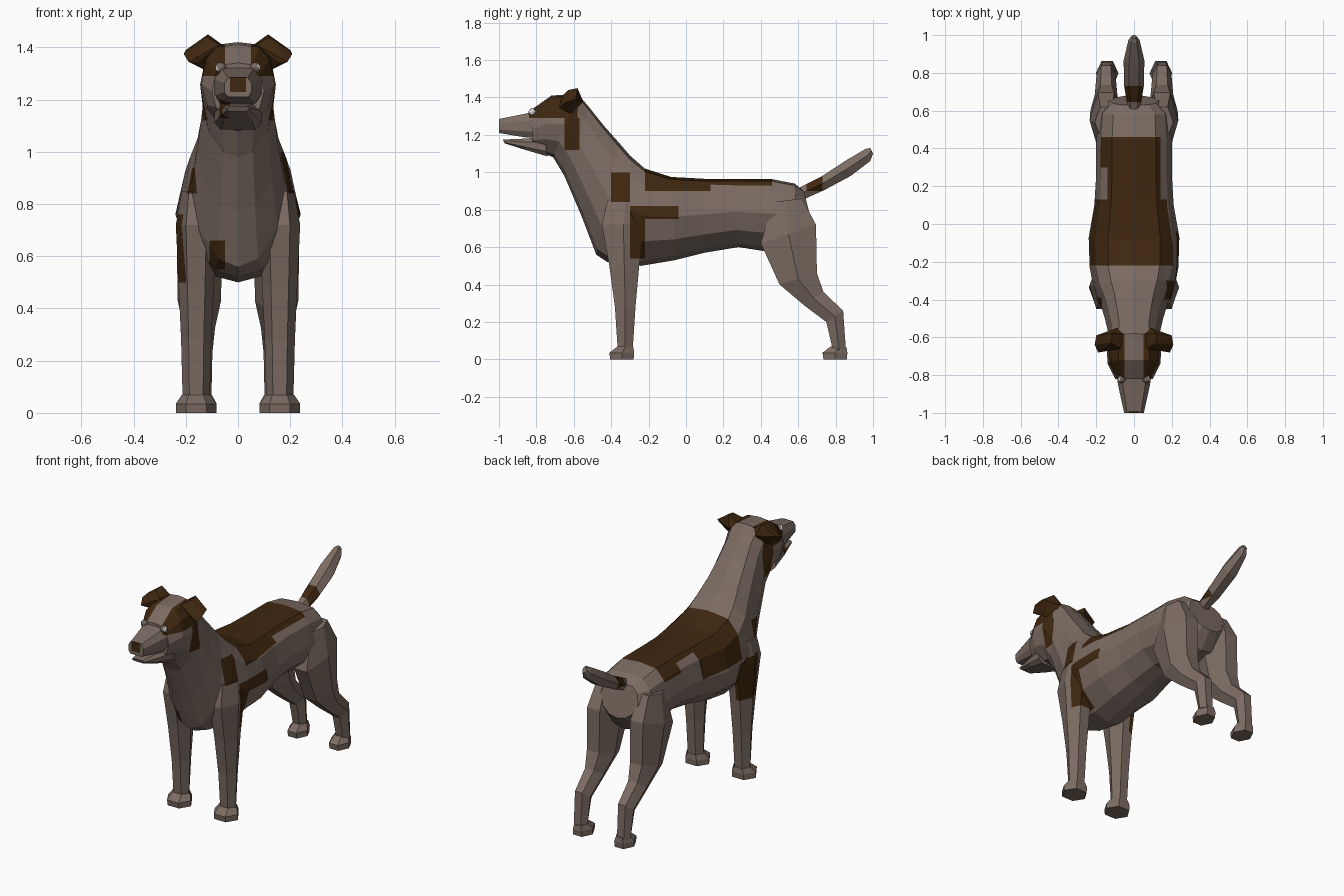
import bpy
import bmesh
from mathutils import Vector

cube = bpy.data.objects.get("Cube")
if cube:
    bpy.data.objects.remove(cube, do_unlink=True)


def material(name, rgb):
    mat = bpy.data.materials.new(name)
    mat.use_nodes = True
    colour = (*rgb, 1)
    mat.diffuse_color = colour
    shader = next(n for n in mat.node_tree.nodes if n.type == 'BSDF_PRINCIPLED')
    shader.inputs["Base Color"].default_value = colour
    shader.inputs["Roughness"].default_value = .9
    return mat


COAT = material("grey_brown_coat", (.2, .15, .123))
BROWN = material("dark_brown_patch", (.05, .02, .005))
WHITE = material("eye_white", (.8, .8, .8))

# Brown markings as boxes: low corner, high corner
PATCHES = [
    ((-.3, -.22, .78), (-.1, .13, 1.1)),      # saddle, right flank
    ((-.1, -.22, .9), (.3, .13, 1.1)),        # saddle, front
    ((-.14, .13, .9), (.14, .46, 1.1)),       # saddle, rear
    ((-.2, .3, .88), (-.14, .46, 1.1)),       # loin spot
    ((.1, -.3, .75), (.3, -.04, .82)),        # rib stripe
    ((.1, -.3, .54), (.3, -.22, .75)),        # elbow spot
    ((.08, -.4, .84), (.3, -.3, 1)),          # shoulder spot
    ((-.3, -.46, .84), (-.08, -.39, .94)),    # opposite shoulder spot
    ((-.3, -.4, .5), (-.17, -.2, .76)),       # upper foreleg
    ((-.11, -.6, .55), (-.05, -.4, .66)),     # chest spot
    ((-.03, -1.1, 1.23), (.03, -.99, 1.3)),   # nose
    ((-.07, -.9, 1.13), (-.03, -.81, 1.2)),   # mouth corner
    ((-.1, .645, .9), (.1, .73, 1.1)),        # tail root
]
for lo, hi in ((.05, .2), (-.2, -.05)):
    PATCHES.append(((lo, -.84, 1.29), (hi, -.58, 1.45)))   # eye mask
    PATCHES.append(((lo, -.65, 1.12), (hi, -.57, 1.29)))   # cheek strip


def overlaps(face, lo, hi):
    for axis in range(3):
        values = [v.co[axis] for v in face.verts]
        if max(values) < lo[axis] or min(values) > hi[axis]:
            return False
    return True


def paint_patch(bm, lo, hi):
    """Cut the faces along the box sides and colour those inside."""
    for axis in range(3):
        normal = Vector((0, 0, 0))
        normal[axis] = 1
        for corner in (lo, hi):
            faces = [f for f in bm.faces if overlaps(f, lo, hi)]
            geom = set(faces)
            for f in faces:
                geom.update(f.edges)
                geom.update(f.verts)
            if faces:
                bmesh.ops.bisect_plane(bm, geom=list(geom), dist=.0001,
                                       plane_co=corner, plane_no=normal)
    for f in bm.faces:
        c = f.calc_center_median()
        if all(lo[i] < c[i] < hi[i] for i in range(3)):
            f.material_index = 1


def finish(bm, name, materials, painted=False):
    bmesh.ops.recalc_face_normals(bm, faces=bm.faces[:])
    if painted:
        for lo, hi in PATCHES:
            paint_patch(bm, lo, hi)
    mesh = bpy.data.meshes.new(name)
    bm.to_mesh(mesh)
    bm.free()
    for mat in materials:
        mesh.materials.append(mat)
    obj = bpy.data.objects.new(name, mesh)
    bpy.context.collection.objects.link(obj)
    return obj


def loft(name, sections, profile, centre=0):
    """Skin rings, each spanning two (y, z) points with a half width."""
    bm = bmesh.new()
    rings = []
    outline = [(t, f) for t, f in profile]
    outline += [(t, -f) for t, f in reversed(profile) if f > 0]
    for y1, z1, y2, z2, width in sections:
        rings.append([bm.verts.new((centre + f * width, y1 + (y2 - y1) * t,
                                    z1 + (z2 - z1) * t)) for t, f in outline])
    n = len(outline)
    for a, b in zip(rings, rings[1:]):
        for i in range(n):
            j = (i + 1) % n
            bm.faces.new((a[i], a[j], b[j], b[i]))
    bm.faces.new(rings[0])
    bm.faces.new(rings[-1])
    return finish(bm, name, [COAT, BROWN], painted=True)


TORSO = [(0, 0), (.03, .58), (.18, .86), (.48, 1), (.75, .84), (.95, .42), (1, 0)]
LIMB = [(0, .5), (.5, 1), (1, .5)]
MUZZLE = [(0, .7), (.3, 1), (.75, 1), (1, .75)]

# Torso, neck and skull: top point, bottom point, half width
loft("body", [
    (.63, .9, .68, .7, .13),
    (.58, .94, .6, .6, .19),
    (.45, .965, .41, .58, .2),
    (.25, .965, .28, .6, .2),
    (.1, .965, .1, .57, .21),
    (-.08, .975, -.06, .53, .24),
    (-.22, 1.02, -.24, .5, .235),
    (-.3, 1.09, -.42, .52, .21),
    (-.36, 1.16, -.48, .56, .18),
    (-.44, 1.25, -.56, .77, .155),
    (-.52, 1.35, -.65, .98, .135),
    (-.58, 1.42, -.71, 1.08, .145),
    (-.72, 1.41, -.76, 1.1, .14),
    (-.82, 1.34, -.82, 1.115, .1),
], TORSO)

# Muzzle and lower jaw with an open mouth
loft("upper_muzzle", [(-.78, 1.33, -.78, 1.185, .095), (-.85, 1.315, -.85, 1.185, .085),
                      (-1, 1.285, -1, 1.21, .052)], MUZZLE)
loft("lower_jaw", [(-.76, 1.19, -.74, 1.085, .09), (-.86, 1.18, -.86, 1.12, .07),
                   (-.98, 1.175, -.97, 1.155, .042)], MUZZLE)

# Tail
loft("tail", [(.61, .92, .64, .86, .035), (.72, .975, .74, .905, .052),
              (.85, 1.06, .88, .98, .055), (.96, 1.125, .985, 1.06, .03),
              (.985, 1.13, 1, 1.1, .015)], LIMB)

for side, word in ((1, "left"), (-1, "right")):
    # Legs: front point, rear point, half width
    loft(word + "_front_leg", [
        (-.42, .85, -.22, .85, .055), (-.45, .72, -.22, .72, .078),
        (-.41, .5, -.25, .5, .068), (-.38, .28, -.27, .28, .058),
        (-.365, .05, -.285, .05, .052)], LIMB, side * .16)
    loft(word + "_hind_leg", [
        (.46, .84, .62, .86, .06), (.4, .62, .695, .72, .087),
        (.5, .4, .7, .46, .083), (.63, .29, .735, .36, .06),
        (.75, .2, .84, .26, .05), (.785, .05, .855, .05, .046)], LIMB, side * .148)
    # Paws
    for name, y, x, width in (("front", -.41, .16, .078), ("hind", .73, .142, .06)):
        loft(word + "_" + name + "_paw", [
            (y + .005, 0, y + .13, 0, width), (y, .035, y + .133, .035, width),
            (y + .045, .07, y + .128, .065, width * .72)], LIMB, side * x)

    # Folded ear
    bm = bmesh.new()
    for x, y, z in ((.06, -.58, 1.41), (.07, -.66, 1.41), (.115, -.58, 1.45),
                    (.12, -.63, 1.44), (.2, -.59, 1.39), (.208, -.64, 1.375),
                    (.19, -.68, 1.345), (.16, -.67, 1.34), (.12, -.61, 1.31),
                    (.09, -.55, 1.38)):
        bm.verts.new((side * x, y, z))
    bmesh.ops.convex_hull(bm, input=bm.verts[:])
    finish(bm, word + "_ear", [BROWN])

    # Eye, white on its outer side
    bm = bmesh.new()
    bmesh.ops.create_icosphere(bm, subdivisions=2, radius=.021)
    bmesh.ops.translate(bm, verts=bm.verts[:], vec=(side * .066, -.822, 1.322))
    bm.normal_update()
    for f in bm.faces:
        f.material_index = int(f.normal.x * side > .55)
    finish(bm, word + "_eye", [COAT, WHITE])
